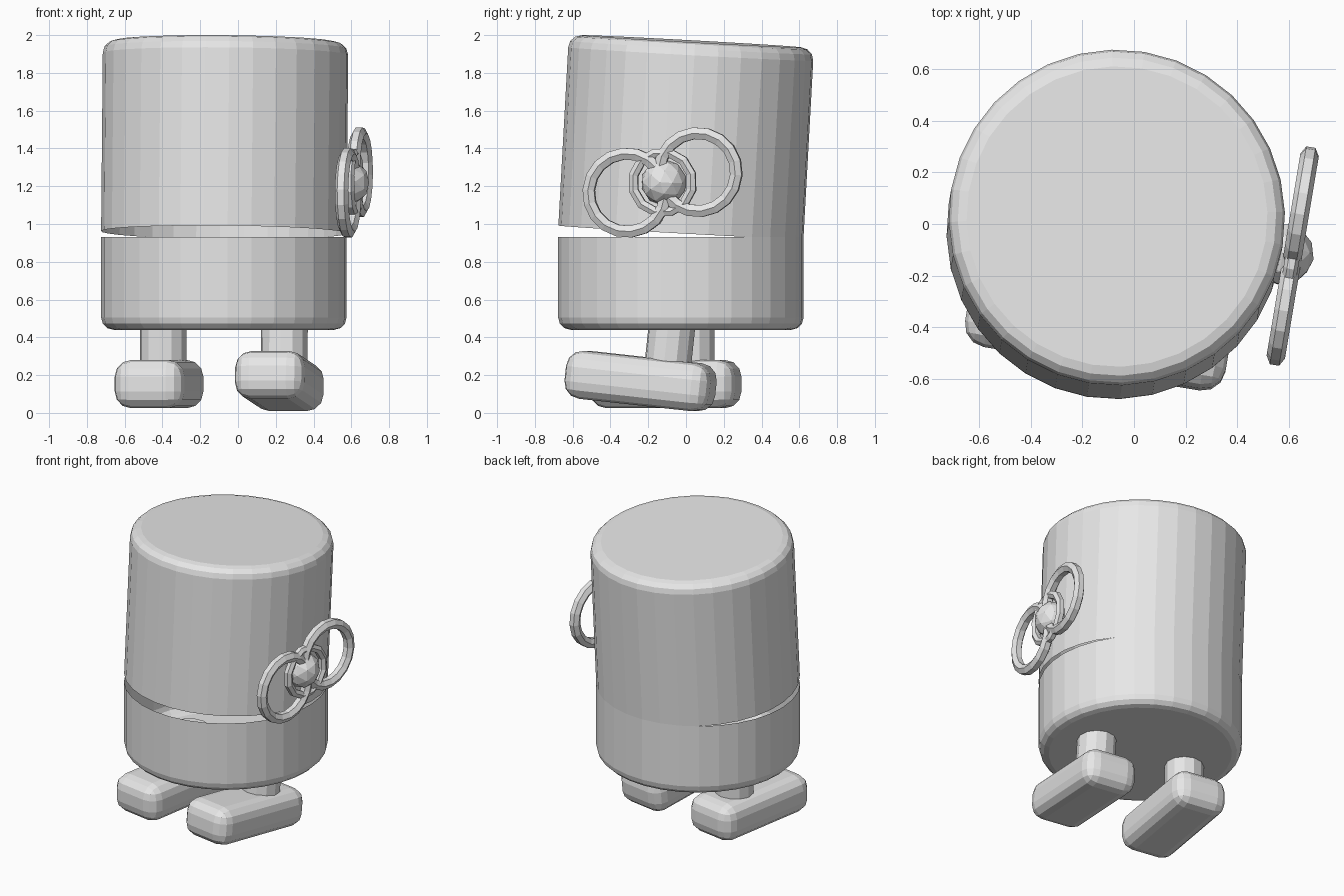
import bpy
import bmesh
from math import radians
from mathutils import Matrix, Vector

cube = bpy.data.objects.get("Cube")
if cube:
    bpy.data.objects.remove(cube, do_unlink=True)

grey = bpy.data.materials.new("plain_grey")
grey.use_nodes = True
GREY = (0.8, 0.8, 0.8, 1)
grey.diffuse_color = GREY
grey.node_tree.nodes["Principled BSDF"].inputs["Base Color"].default_value = GREY

# The whole figure is turned slightly about the vertical
STANCE = Matrix.Translation((-0.075, -0.027, 0)) @ Matrix.Rotation(radians(-9.5), 4, 'Z')


def finish(name, bm, matrix):
    mesh = bpy.data.meshes.new(name)
    bm.to_mesh(mesh)
    bm.free()
    mesh.materials.append(grey)
    obj = bpy.data.objects.new(name, mesh)
    obj.matrix_world = STANCE @ matrix
    bpy.context.collection.objects.link(obj)
    return obj


def shell(name, radius, height, bevel, matrix, flip=False):
    """Open can whose closed end has a rounded rim."""
    bm = bmesh.new()
    bmesh.ops.create_cone(bm, cap_ends=True, segments=32, radius1=radius,
                          radius2=radius, depth=height,
                          matrix=Matrix.Translation((0, 0, height / 2)))
    caps = sorted((f for f in bm.faces if len(f.verts) > 4),
                  key=lambda f: f.calc_center_median().z)
    closed, opened = (caps[0], caps[1]) if flip else (caps[1], caps[0])
    rim = list(closed.edges)
    bmesh.ops.delete(bm, geom=[opened], context='FACES_ONLY')
    bmesh.ops.bevel(bm, geom=rim, offset=bevel, segments=3, profile=0.5, affect='EDGES')
    return finish(name, bm, matrix)


def torus(name, major, minor, sides, matrix):
    """Ring lying across the local x axis."""
    bm = bmesh.new()
    bmesh.ops.create_circle(bm, segments=6, radius=minor,
                            matrix=Matrix.Translation((0, major, 0)) @ Matrix.Rotation(radians(30), 4, 'Z'))
    bmesh.ops.spin(bm, geom=bm.edges[:], cent=(0, 0, 0), axis=(1, 0, 0),
                   angle=radians(360), steps=sides, use_merge=True)
    bmesh.ops.remove_doubles(bm, verts=bm.verts, dist=0.0005)
    bmesh.ops.recalc_face_normals(bm, faces=bm.faces)
    return finish(name, bm, matrix)


# Body: lower can, and upper can tipped open at the front
shell("lower_body", 0.65, 0.49, 0.065, Matrix.Translation((0, 0, 0.44)), flip=True)
shell("upper_body", 0.65, 1.013, 0.068,
      Matrix.Translation((0, 0, 0.956)) @ Matrix.Rotation(radians(-3.2), 4, 'X'))

# Legs and feet: the left one swings forward from the hip
HIP = 0.4
for side, x, swing in (("right", -0.325, 0), ("left", 0.325, -6.2)):
    hip = Matrix.Translation((x, 0, HIP)) @ Matrix.Rotation(radians(swing), 4, 'X')
    bm = bmesh.new()
    bmesh.ops.create_cone(bm, cap_ends=True, segments=12, radius1=0.125,
                          radius2=0.125, depth=0.3)
    finish(side + "_leg", bm, hip @ Matrix.Translation((0, 0, -0.05)))

    bm = bmesh.new()
    bmesh.ops.create_cube(bm, size=1)
    bmesh.ops.scale(bm, vec=Vector((0.375, 0.78, 0.255)), verts=bm.verts)
    bmesh.ops.bevel(bm, geom=bm.edges[:], offset=0.088, segments=3,
                    profile=0.5, affect='EDGES')
    finish(side + "_foot", bm, hip @ Matrix.Translation((0, -0.136, 0.1525 - HIP)))

# Wind-up key on the left side
key = Matrix.Translation((0.695, 0.018, 1.22)) @ Matrix.Rotation(radians(16), 4, 'X')
for name, y in (("front_key_loop", -0.197), ("back_key_loop", 0.197)):
    torus(name, 0.207, 0.036, 18, key @ Matrix.Translation((0, y, 0)))
torus("key_collar", 0.16, 0.028, 12, key)
bm = bmesh.new()
bmesh.ops.create_icosphere(bm, subdivisions=2, radius=0.122)
finish("key_knob", bm, key @ Matrix.Translation((-0.04, 0, 0)) @ Matrix.Rotation(radians(90), 4, 'Y'))
